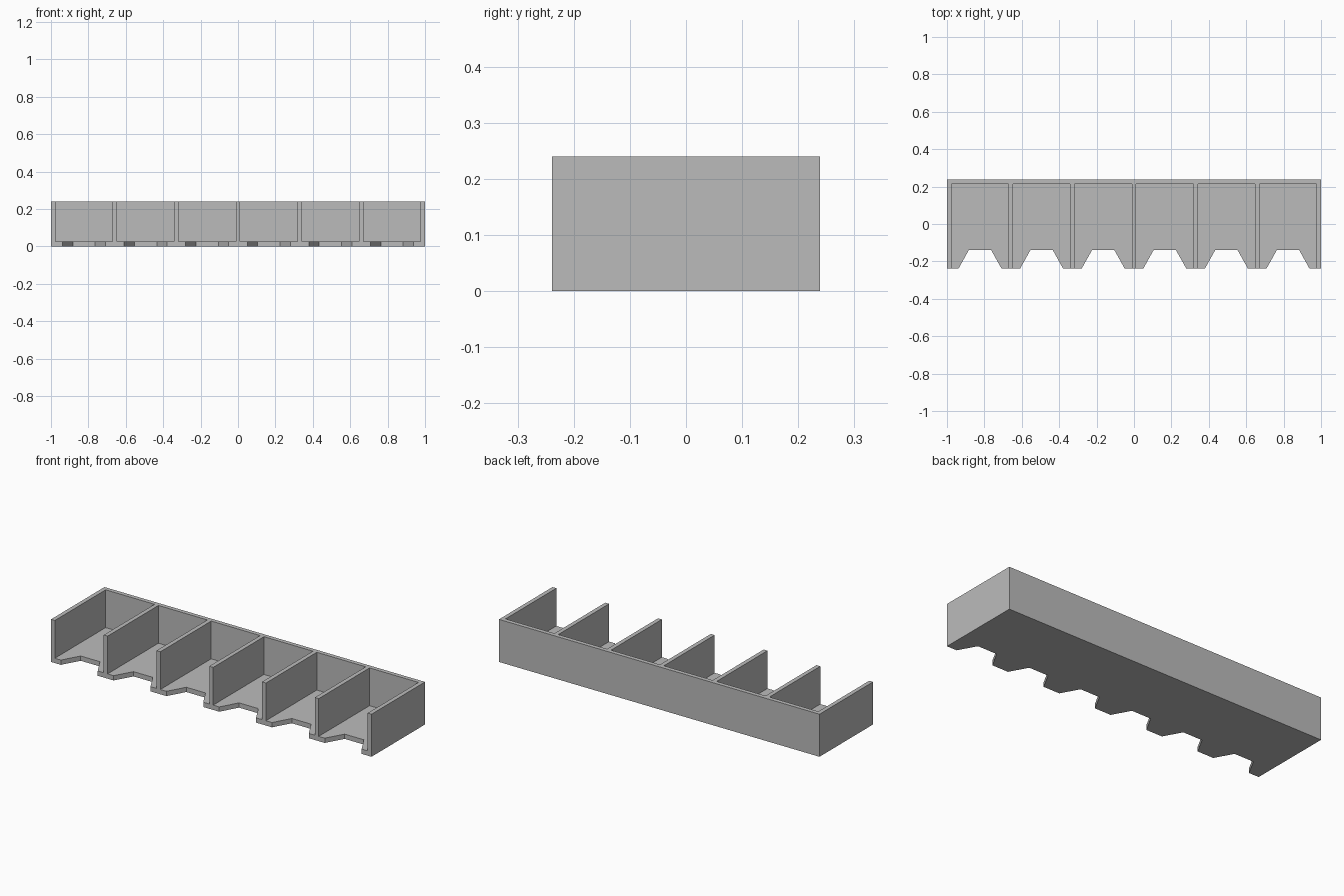
import bpy
import bmesh

if "Cube" in bpy.data.objects:
    bpy.data.objects.remove(bpy.data.objects["Cube"], do_unlink=True)

BAYS = 6
DEPTH, HEIGHT = 0.477, 0.24
WALL, FLOOR = 0.024, 0.027
PITCH = (2 - WALL) / BAYS
FRONT, BACK = -DEPTH / 2, DEPTH / 2
centres = [(i - (BAYS - 1) / 2) * PITCH for i in range(BAYS)]

grey = bpy.data.materials.new("light grey plastic")
grey.use_nodes = True
grey.diffuse_color = (0.5, 0.5, 0.5, 1)
grey.node_tree.nodes["Principled BSDF"].inputs["Base Color"].default_value = (0.5, 0.5, 0.5, 1)


def prisms(name, outlines, z0, z1):
    """One object made of flat outlines extruded from z0 to z1."""
    bm = bmesh.new()
    for outline in outlines:
        face = bm.faces.new([bm.verts.new((x, y, z0)) for x, y in outline])
        grown = bmesh.ops.extrude_face_region(bm, geom=[face])["geom"]
        for v in grown:
            if isinstance(v, bmesh.types.BMVert):
                v.co.z = z1
    bmesh.ops.recalc_face_normals(bm, faces=bm.faces)
    mesh = bpy.data.meshes.new(name)
    bm.to_mesh(mesh)
    bm.free()
    mesh.materials.append(grey)
    obj = bpy.data.objects.new(name, mesh)
    bpy.context.collection.objects.link(obj)
    return obj


def rect(x0, x1, y0, y1):
    return [(x0, y0), (x1, y0), (x1, y1), (x0, y1)]


# Solid block of the divided tray
tray = prisms("divided_tray", [rect(-1, 1, FRONT, BACK)], 0, HEIGHT)

# Open-fronted bays between the dividers
half = (PITCH - WALL) / 2
bays = prisms("bay_cutter",
              [rect(c - half, c + half, FRONT - 0.1, BACK - WALL) for c in centres],
              FLOOR, HEIGHT + 0.1)

# Tapered finger notches in the front edge of the floor
NOTCH_BACK, NARROW, WIDE = -0.14, 0.06, 0.115
slope = (WIDE - NARROW) / (NOTCH_BACK - FRONT)
OVER = 0.02
outer = WIDE + slope * OVER
notches = prisms("notch_cutter",
                 [[(c - outer, FRONT - OVER), (c + outer, FRONT - OVER),
                   (c + NARROW, NOTCH_BACK), (c - NARROW, NOTCH_BACK)] for c in centres],
                 -0.1, FLOOR + 0.05)

# Carve the tray, then drop the cutters
for cutter in (bays, notches):
    cutter.hide_render = True
    mod = tray.modifiers.new(cutter.name, "BOOLEAN")
    mod.operation = "DIFFERENCE"
    mod.solver = "EXACT"
    mod.object = cutter

bpy.context.view_layer.update()
carved = bpy.data.meshes.new_from_object(
    tray.evaluated_get(bpy.context.evaluated_depsgraph_get()))
tray.modifiers.clear()
tray.data = carved
carved.name = "divided_tray"
carved.materials.clear()
carved.materials.append(grey)
for face in carved.polygons:
    face.material_index = 0
    face.use_smooth = False
for cutter in (bays, notches):
    bpy.data.objects.remove(cutter, do_unlink=True)
